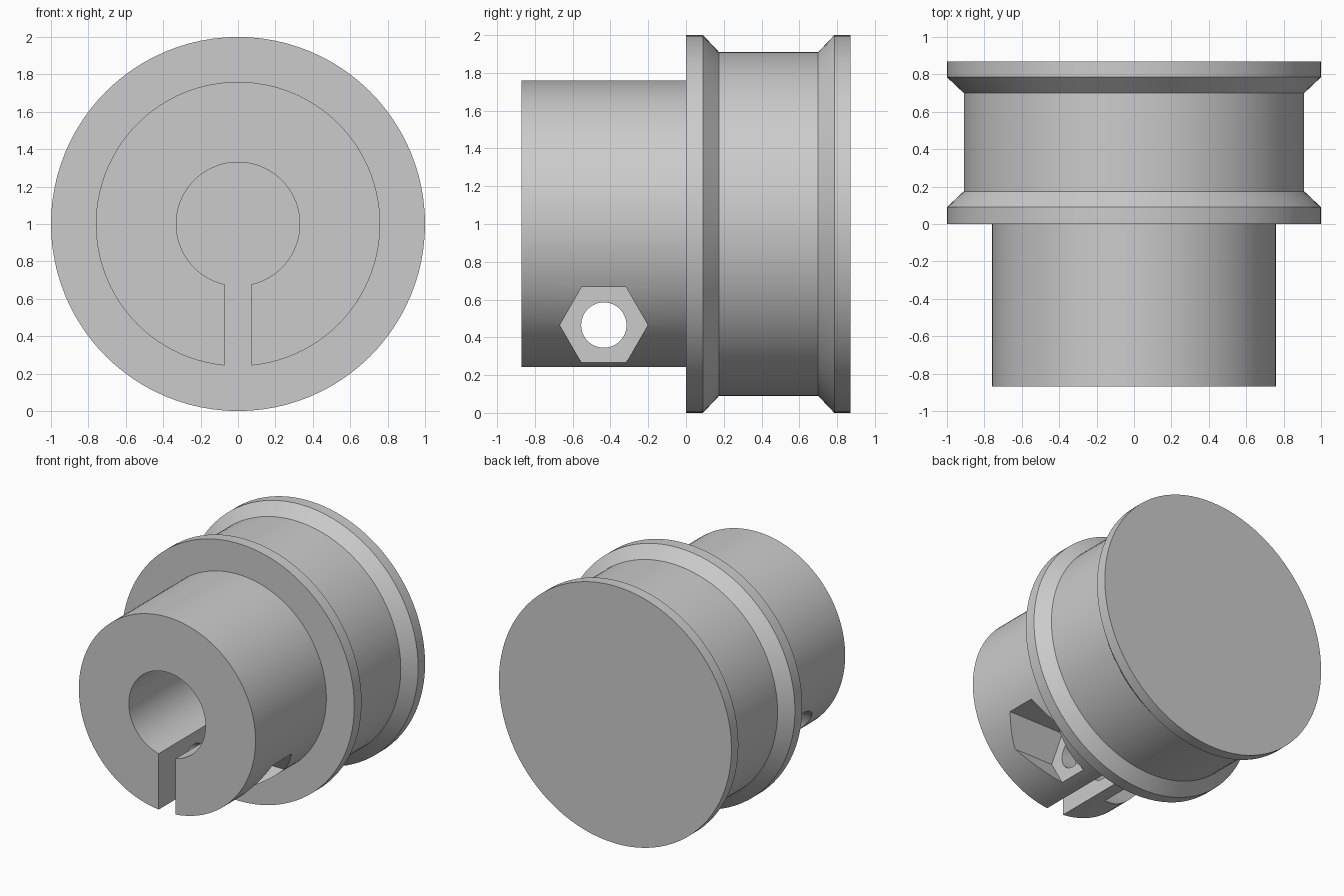
import bpy, bmesh, math
from mathutils import Matrix, Vector

cube = bpy.data.objects.get("Cube")
if cube:
    bpy.data.objects.remove(cube, do_unlink=True)

AXIS_Z = 1.0
SEGMENTS = 96

metal = bpy.data.materials.new("plain_grey")
metal.use_nodes = True
GREY = (0.6, 0.6, 0.6, 1.0)
metal.diffuse_color = GREY
metal.node_tree.nodes["Principled BSDF"].inputs["Base Color"].default_value = GREY


def add_object(name, bm):
    bmesh.ops.recalc_face_normals(bm, faces=bm.faces)
    mesh = bpy.data.meshes.new(name)
    bm.to_mesh(mesh)
    bm.free()
    mesh.materials.append(metal)
    obj = bpy.data.objects.new(name, mesh)
    bpy.context.collection.objects.link(obj)
    return obj


def activate(obj):
    bpy.ops.object.select_all(action='DESELECT')
    obj.select_set(True)
    bpy.context.view_layer.objects.active = obj


def smooth(obj):
    activate(obj)
    bpy.ops.object.shade_smooth_by_angle(angle=math.radians(25))


def lathe(name, profile):
    """Solid of revolution about the y axis from (radius, y) points."""
    bm = bmesh.new()
    rings = []
    for r, y in profile:
        rings.append([bm.verts.new((r * math.cos(a), y, AXIS_Z + r * math.sin(a)))
                      for a in (2 * math.pi * i / SEGMENTS for i in range(SEGMENTS))])
    for lower, upper in zip(rings, rings[1:]):
        for i in range(SEGMENTS):
            j = (i + 1) % SEGMENTS
            bm.faces.new((lower[i], lower[j], upper[j], upper[i]))
    bm.faces.new(rings[0])
    bm.faces.new(rings[-1])
    return add_object(name, bm)


def arc(radius, half_gap):
    """Circle points that leave a gap centred on the bottom."""
    trim = math.asin(half_gap / radius)
    start, sweep = -math.pi / 2 + trim, 2 * math.pi - 2 * trim
    return [(radius * math.cos(start + sweep * i / SEGMENTS),
             radius * math.sin(start + sweep * i / SEGMENTS))
            for i in range(SEGMENTS + 1)]


def split_collar(name, outer, inner, half_gap, y0, y1):
    """C-shaped section extruded along y."""
    bm = bmesh.new()
    outline = arc(outer, half_gap) + arc(inner, half_gap)[::-1]
    face = bm.faces.new([bm.verts.new((x, y0, AXIS_Z + z)) for x, z in outline])
    grown = bmesh.ops.extrude_face_region(bm, geom=[face], use_keep_orig=True)
    moved = [g for g in grown["geom"] if isinstance(g, bmesh.types.BMVert)]
    bmesh.ops.translate(bm, verts=moved, vec=Vector((0, y1 - y0, 0)))
    return add_object(name, bm)


def cut_along_x(target, radius, sides, x0, x1, y, z):
    """Subtract a prism running in x, with a corner pointing along y."""
    bm = bmesh.new()
    bmesh.ops.create_cone(bm, cap_ends=True, segments=sides, radius1=radius,
                          radius2=radius, depth=abs(x1 - x0))
    spin = Matrix.Rotation(math.pi / 2, 4, 'Z')
    turn = Matrix.Rotation(math.pi / 2, 4, 'Y')
    # Start with a corner on local y, then lay the prism over onto x
    first = max(bm.verts, key=lambda v: v.co.y)
    if abs(first.co.y - radius) > 0.001:
        bmesh.ops.transform(bm, matrix=spin, verts=bm.verts)
    bmesh.ops.transform(bm, matrix=Matrix.Translation(((x0 + x1) / 2, y, z)) @ turn,
                        verts=bm.verts)
    cutter = add_object("cutter", bm)
    cutter.hide_render = True
    mod = target.modifiers.new("cut", 'BOOLEAN')
    mod.operation, mod.solver, mod.object = 'DIFFERENCE', 'EXACT', cutter
    activate(target)
    bpy.ops.object.modifier_apply(modifier=mod.name)
    bpy.data.objects.remove(cutter, do_unlink=True)


# Grooved wheel with two bevelled rims
wheel = lathe("grooved_wheel", [(1, 0), (1, 0.09), (0.91, 0.175), (0.91, 0.70),
                                (1, 0.785), (1, 0.87)])

# Split clamping hub with a blind bore
hub = split_collar("split_hub", 0.76, 0.33, 0.073, -0.87, 0.01)

# Clamp bolt: through hole, nut pocket on the left, round head recess on the right
BOLT_Y, BOLT_Z = -0.435, 0.465
cut_along_x(hub, 0.12, 48, -1, 1, BOLT_Y, BOLT_Z)
cut_along_x(hub, 0.233, 6, 0.2, 1, BOLT_Y, BOLT_Z)
cut_along_x(hub, 0.233, 48, -0.2, -1, BOLT_Y, BOLT_Z)

for part in (wheel, hub):
    smooth(part)
